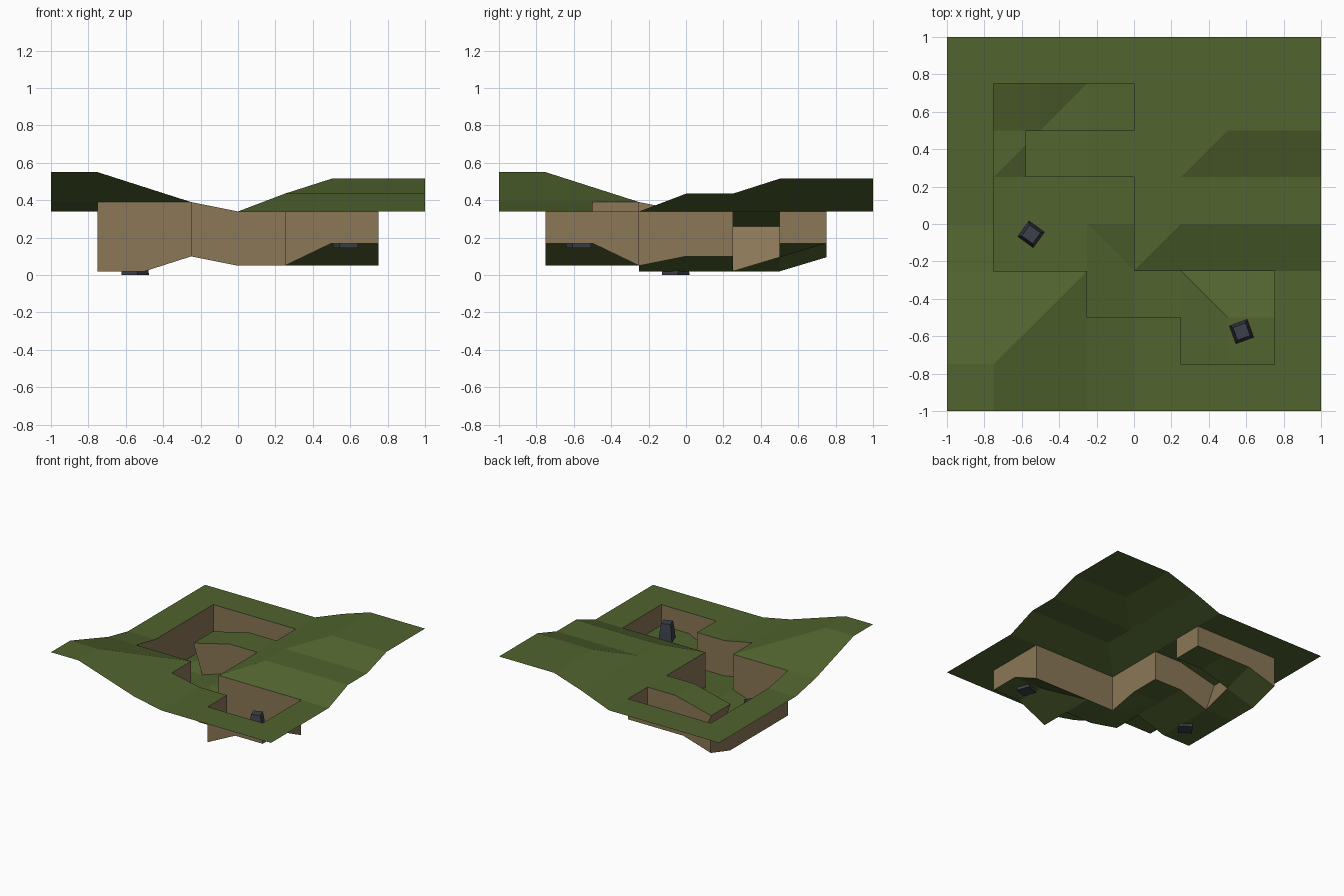
import bpy, math

if "Cube" in bpy.data.objects:
    bpy.data.objects.remove(bpy.data.objects["Cube"])

def material(name, col):
    m = bpy.data.materials.new(name)
    m.diffuse_color = (*col, 1)
    m.use_nodes = True
    m.node_tree.nodes["Principled BSDF"].inputs["Base Color"].default_value = m.diffuse_color
    return m

GRASS = material("grass green", (0.082, 0.125, 0.028))
EARTH = material("earth brown", (0.255, 0.185, 0.095))
STONE = material("dark stone", (0.045, 0.051, 0.069))
S = 0.25  # size of a grid cell; i, j count cells from the middle

def add(name, faces, mat):
    """Object from a list of coordinate polygons, with shared corners merged."""
    index, polys = {}, []
    for f in faces:
        polys.append([index.setdefault(tuple(round(c, 4) for c in p), len(index)) for p in f])
    me = bpy.data.meshes.new(name)
    me.from_pydata(list(index), [], polys)
    me.materials.append(mat)
    ob = bpy.data.objects.new(name, me)
    bpy.context.collection.objects.link(ob)
    return ob

def ramp(t, pts):
    """Piecewise linear lookup."""
    if t <= pts[0][0]:
        return pts[0][1]
    for (a, u), (b, v) in zip(pts, pts[1:]):
        if t <= b:
            return u + (v - u) * (t - a) / (b - a)
    return pts[-1][1]

# Upper ground: hill at front left, terraced hill at back right
def top(i, j):
    if i == -2 and j in (1, 2):          # overhanging ledge tip
        return (-0.58, j * S, 0.26)
    front = ramp(max(i, j), [(-3, .55), (-1, .39), (0, .34)])
    back = min(ramp(i, [(0, .34), (1, .435), (2, .515)]),
               ramp(j, [(-1, .34), (0, .435), (1, .435), (2, .515)]))
    return (i * S, j * S, max(front, back))

# Sunken floor
def low(i, j):
    if i >= 0 and j < 0:                 # front right end
        z = .05 + .12 * min(max(0, min(1, i - 1)), max(0, min(1, -1 - j)))
    elif j >= 2:                         # rising back left end
        z = .02 + .075 * min(2, i + 3 + j - 2)
    else:
        z = .02 if i <= -2 else .10
    return (i * S, j * S, z)

# Cells of the sunken path
rects = [(-3, 0, 2, 3), (-3, -2, 1, 2), (-3, 0, -1, 1), (-1, 1, -2, -1), (1, 3, -3, -1)]
pit = {(i, j) for a, b, c, d in rects for i in range(a, b) for j in range(c, d)}

def cell(fn, i, j, flip=False):
    a, b, c, d = fn(i, j), fn(i + 1, j), fn(i + 1, j + 1), fn(i, j + 1)
    return [(a, b, d), (b, c, d)] if flip else [(a, b, c), (a, c, d)]

ground, floor, cliffs = [], [], []
for i in range(-4, 4):
    for j in range(-4, 4):
        if (i, j) not in pit:
            ground += cell(top, i, j)
            continue
        floor += cell(low, i, j, (i, j) in {(1, -2), (-1, -1)})
        ring = [(i, j), (i + 1, j), (i + 1, j + 1), (i, j + 1)]
        sides = [(0, -1), (1, 0), (0, 1), (-1, 0)]
        for k, (di, dj) in enumerate(sides):
            if (i + di, j + dj) not in pit:
                a, b = ring[k], ring[(k + 1) % 4]
                cliffs.append((low(*b), low(*a), top(*a), top(*b)))

add("upper_ground", ground, GRASS)
add("sunken_floor", floor, GRASS)
add("cliff_walls", cliffs, EARTH)

# Tapered standing stones
def stone(name, x, y, z, angle):
    rings = []
    for h, half in ((0, .053), (.1, .045), (.165, .036)):
        rings.append([(x + half * math.sqrt(2) * math.cos(angle + math.pi * (k / 2 + .25)),
                       y + half * math.sqrt(2) * math.sin(angle + math.pi * (k / 2 + .25)),
                       z + h) for k in range(4)])
    faces = [rings[0][::-1], rings[-1]]
    for lo, hi in zip(rings, rings[1:]):
        faces += [(lo[k], lo[(k + 1) % 4], hi[(k + 1) % 4], hi[k]) for k in range(4)]
    add(name, faces, STONE)

stone("left_stone", -0.55, -0.055, 0.0, math.radians(-36))
stone("right_stone", 0.575, -0.575, 0.145, math.radians(20))
